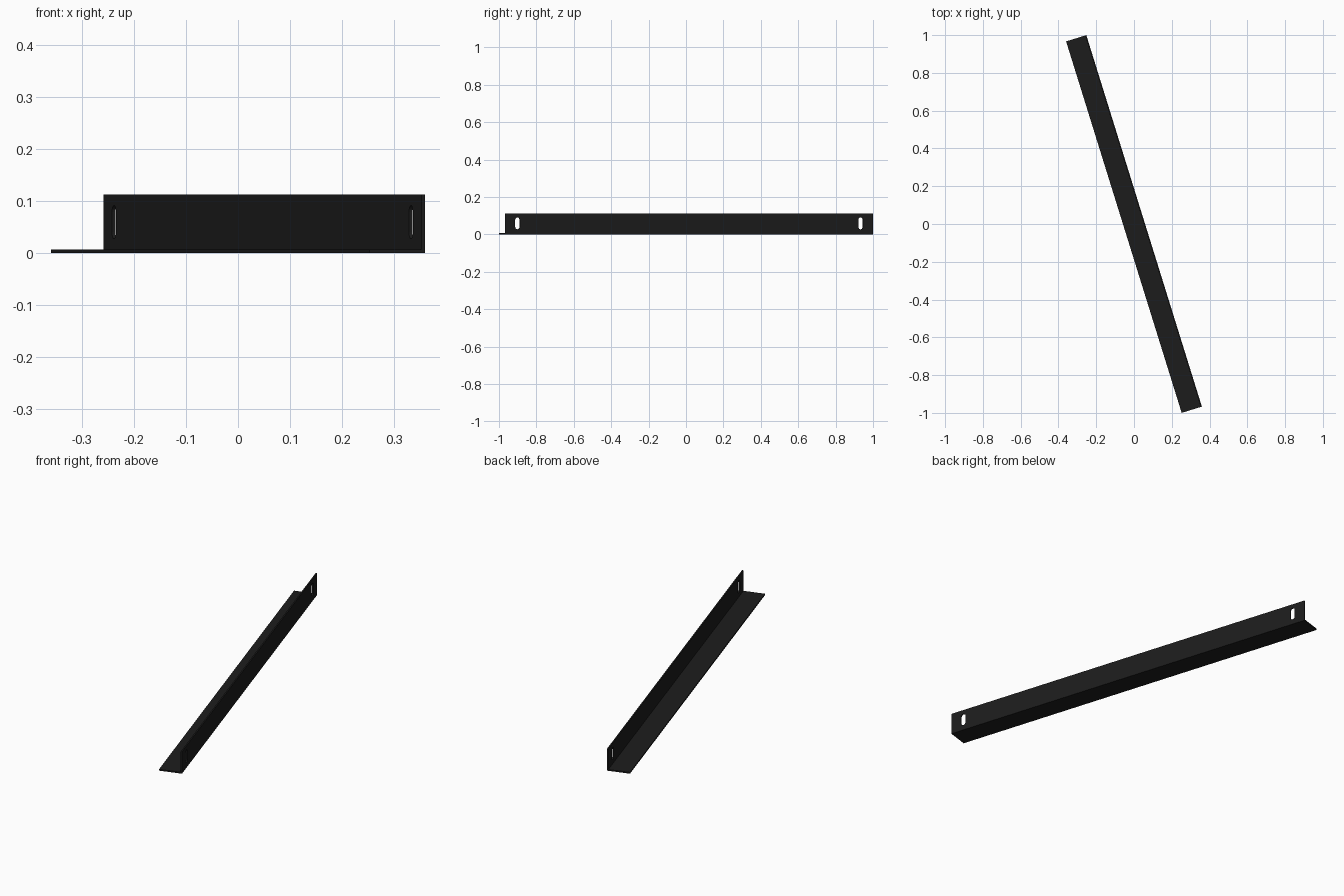
import bpy, bmesh, math
from mathutils import Matrix

if "Cube" in bpy.data.objects:
    bpy.data.objects.remove(bpy.data.objects["Cube"])

L, W, H, T = 2.0596, 0.112, 0.112, 0.0068   # length, flange width, height, thickness
ROT = Matrix.Rotation(math.radians(17.28), 4, 'Z')


def prism(name, points, offset):
    """Extrude a closed planar outline by an offset vector, turned to the bar's heading."""
    bm = bmesh.new()
    face = bm.faces.new([bm.verts.new(p) for p in points])
    ext = bmesh.ops.extrude_face_region(bm, geom=[face])
    bmesh.ops.translate(bm, vec=offset,
                        verts=[v for v in ext["geom"] if isinstance(v, bmesh.types.BMVert)])
    bmesh.ops.recalc_face_normals(bm, faces=bm.faces)
    bm.transform(ROT)
    me = bpy.data.meshes.new(name)
    bm.to_mesh(me)
    bm.free()
    ob = bpy.data.objects.new(name, me)
    bpy.context.collection.objects.link(ob)
    return ob


# L-section bar: flat flange on the ground, upright flange on the right edge
r = W / 2
section = [(-r, 0), (r, 0), (r, H), (r - T, H), (r - T, T), (-r, T)]
bar = prism("angle_bar", [(x, -L / 2, z) for x, z in section], (0, L, 0))

# Rounded upright slot near each end of the upright flange
SLOT_R, SLOT_H, SLOT_Z, N = 0.0128, 0.064, 0.059, 10
for side in (-1, 1):
    outline = []
    for half in (0, 1):
        lift = (SLOT_H / 2 - SLOT_R) * (1 - 2 * half)
        for i in range(N + 1):
            a = math.pi * (half + i / N)
            outline.append((r - 3 * T, side * (L / 2 - 0.069) + SLOT_R * math.cos(a),
                            SLOT_Z + lift + SLOT_R * math.sin(a)))
    cutter = prism("slot_cutter", outline, (5 * T, 0, 0))
    mod = bar.modifiers.new("slot", 'BOOLEAN')
    mod.operation, mod.solver, mod.object = 'DIFFERENCE', 'EXACT', cutter
    bpy.context.view_layer.objects.active = bar
    bpy.ops.object.modifier_apply(modifier=mod.name)
    bpy.data.objects.remove(cutter)

# Black finish
mat = bpy.data.materials.new("black_paint")
mat.diffuse_color = (0.012, 0.012, 0.012, 1)
mat.use_nodes = True
mat.node_tree.nodes["Principled BSDF"].inputs["Base Color"].default_value = mat.diffuse_color
bar.data.materials.clear()
bar.data.materials.append(mat)
